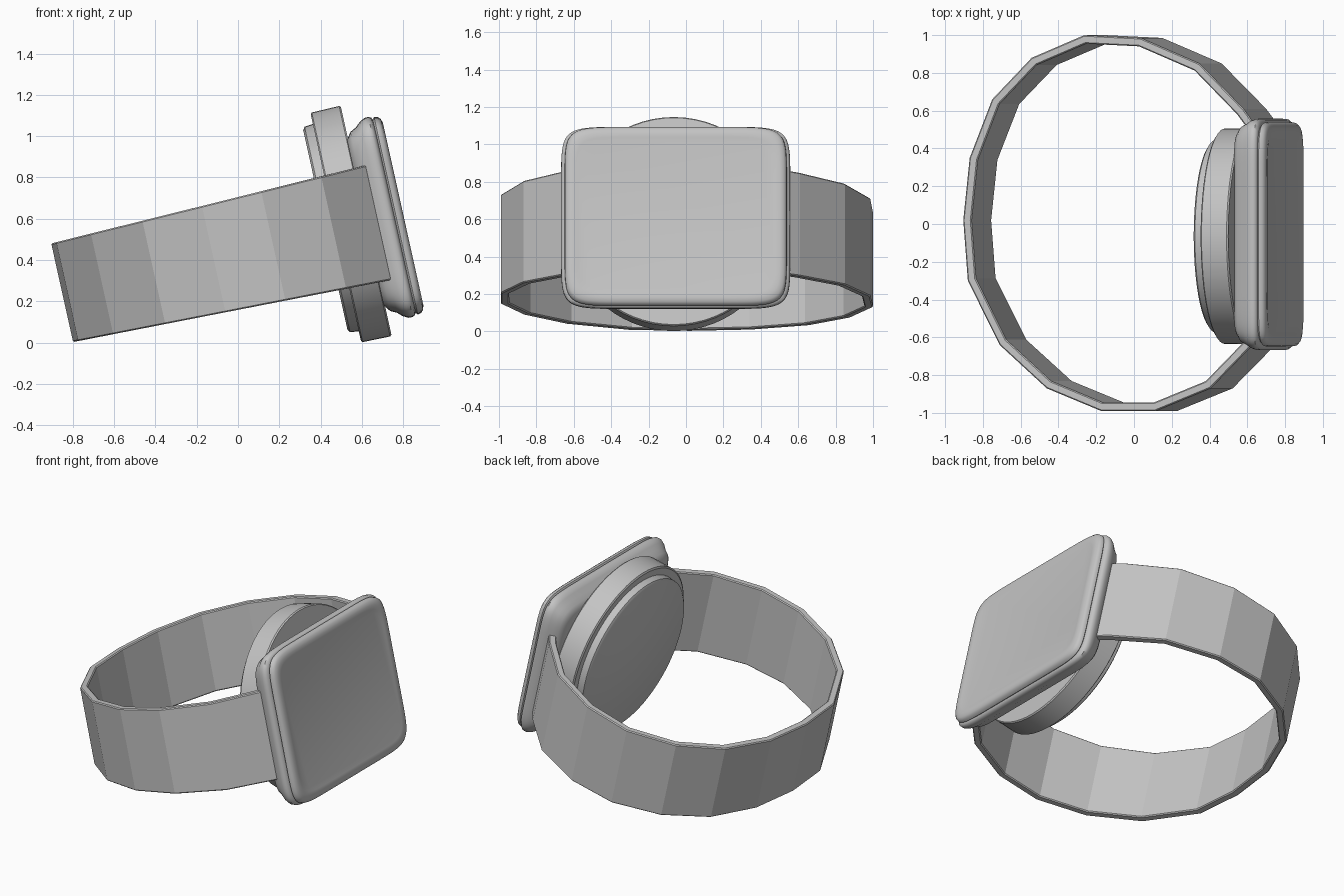
import bpy
import math
from mathutils import Matrix

cube = bpy.data.objects.get("Cube")
if cube:
    bpy.data.objects.remove(cube, do_unlink=True)

# The watch is drawn upright (x outward, z across the strap), then tipped back
TILT = Matrix.Translation((0, 0, -0.008)) @ Matrix.Rotation(math.radians(-12.5), 4, 'Y')

grey = bpy.data.materials.new("plain_grey")
grey.use_nodes = True
grey.diffuse_color = (0.55, 0.55, 0.55, 1)
grey.node_tree.nodes["Principled BSDF"].inputs["Base Color"].default_value = (0.55, 0.55, 0.55, 1)


def add_object(name, verts, faces, smooth=None):
    mesh = bpy.data.meshes.new(name)
    mesh.from_pydata(verts, [], faces)
    mesh.materials.append(grey)
    obj = bpy.data.objects.new(name, mesh)
    bpy.context.collection.objects.link(obj)
    mesh.transform(TILT)
    if smooth:
        bpy.ops.object.select_all(action='DESELECT')
        obj.select_set(True)
        bpy.context.view_layer.objects.active = obj
        bpy.ops.object.shade_smooth_by_angle(angle=math.radians(smooth))
    return obj


def power(value, exponent):
    return math.copysign(abs(value) ** exponent, value)


def loft(name, rings, center, squareness, count, smooth):
    """Skin superellipse rings (x, half_y, half_z) stacked along x and cap both ends."""
    cy, cz = center
    verts, faces = [], []
    for x, half_y, half_z in rings:
        for i in range(count):
            t = 2 * math.pi * i / count
            verts.append((x, cy + half_y * power(math.cos(t), 2 / squareness),
                          cz + half_z * power(math.sin(t), 2 / squareness)))
    for r in range(len(rings) - 1):
        for i in range(count):
            j = (i + 1) % count
            a, b = r * count, (r + 1) * count
            faces.append((a + i, a + j, b + j, b + i))
    faces.append(tuple(reversed(range(count))))
    faces.append(tuple(range((len(rings) - 1) * count, len(rings) * count)))
    return add_object(name, verts, faces, smooth)


# Case: flared back and wide rim
loft("case", [(0.73, 0.54, 0.41), (0.755, 0.575, 0.445), (0.785, 0.59, 0.46),
              (0.81, 0.605, 0.483), (0.835, 0.613, 0.496), (0.855, 0.612, 0.497),
              (0.868, 0.602, 0.49), (0.874, 0.585, 0.478)],
     (-0.055, 0.442), 9, 96, 40)

# Screen: raised slab with a soft edge, separated from the rim by a groove
loft("screen", [(0.86, 0.575, 0.47), (0.875, 0.585, 0.482), (0.882, 0.594, 0.49),
                (0.9, 0.592, 0.486), (0.912, 0.58, 0.473), (0.918, 0.56, 0.452),
                (0.917, 0.535, 0.428), (0.914, 0.52, 0.413)],
     (-0.055, 0.442), 9, 96, 50)

# Round sensor housing behind the case, with a stepped back plate
loft("sensor_housing", [(0.585, 0.56, 0.56), (0.592, 0.57, 0.57),
                        (0.728, 0.572, 0.572), (0.736, 0.566, 0.566)],
     (-0.065, 0.449), 2, 64, 35)
loft("sensor_plate", [(0.533, 0.495, 0.495), (0.543, 0.51, 0.51), (0.59, 0.515, 0.515)],
     (-0.065, 0.449), 2, 64, 35)

# Strap: faceted open loop that widens towards the case
path = [(0.81, 0.53), (0.75, 0.61), (0.51, 0.85), (0.19, 0.985), (-0.118, 1.0),
        (-0.405, 0.88), (-0.62, 0.66), (-0.743, 0.35), (-0.778, 0.02),
        (-0.753, -0.3), (-0.58, -0.64), (-0.323, -0.87), (-0.026, -0.99),
        (0.27, -0.99), (0.57, -0.87), (0.79, -0.65), (0.82, -0.58)]
verts = []
for x, y in path:
    half = 0.245 + 0.025 * (x + 0.78)
    verts += [(x, y, 0.428 - half), (x, y, 0.428 + half)]
faces = [(2 * i, 2 * i + 2, 2 * i + 3, 2 * i + 1) for i in range(len(path) - 1)]
strap = add_object("strap", verts, faces)
solid = strap.modifiers.new("thickness", 'SOLIDIFY')
solid.thickness = 0.045
solid.offset = -1
solid.use_even_offset = True
bevel = strap.modifiers.new("soft_rim", 'BEVEL')
bevel.width = 0.006
bevel.segments = 1
bevel.limit_method = 'ANGLE'
bevel.angle_limit = math.radians(60)
